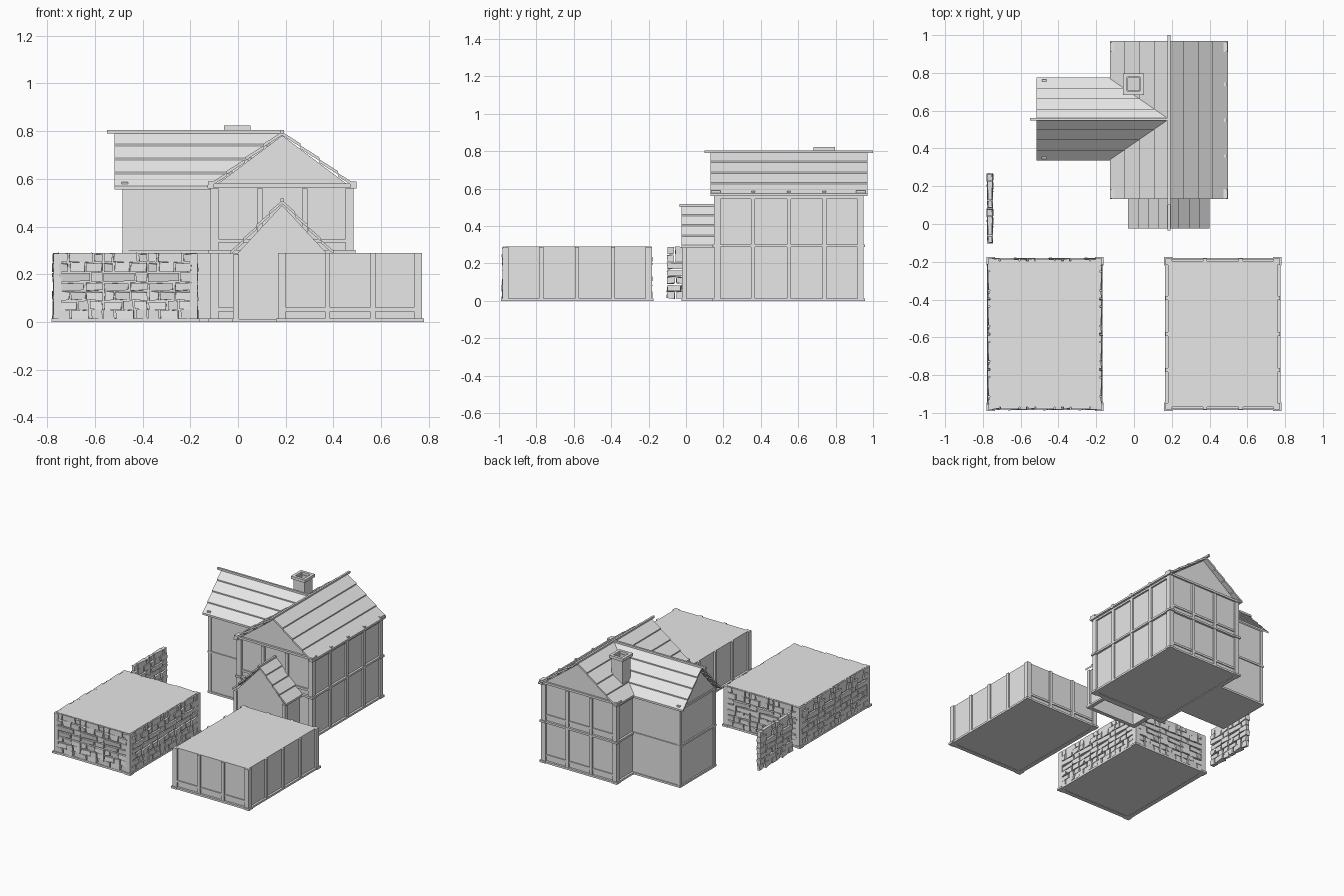
import bpy, bmesh, random
from mathutils import Vector

cube = bpy.data.objects.get("Cube")
if cube:
    bpy.data.objects.remove(cube)

grey = bpy.data.materials.new("plain_grey")
grey.use_nodes = True
grey.diffuse_color = (0.8, 0.8, 0.8, 1)
grey.node_tree.nodes["Principled BSDF"].inputs["Base Color"].default_value = (0.8, 0.8, 0.8, 1)


def finish(name, bm):
    """Turn a bmesh into a named, flat shaded object."""
    bmesh.ops.recalc_face_normals(bm, faces=bm.faces)
    mesh = bpy.data.meshes.new(name)
    bm.to_mesh(mesh)
    bm.free()
    mesh.materials.append(grey)
    obj = bpy.data.objects.new(name, mesh)
    bpy.context.collection.objects.link(obj)
    return obj


def add_box(bm, lo, hi, jitter=0):
    lo, hi = Vector(lo), Vector(hi)
    verts = bmesh.ops.create_cube(bm, size=1)["verts"]
    for v in verts:
        v.co = (lo + hi) / 2 + v.co * (hi - lo)
        if jitter:
            v.co += Vector([random.uniform(-jitter, jitter) for _ in range(3)])
    return verts


def add_prism(bm, profile, axis, start, end):
    """Extrude a (sideways, height) profile along x or y."""
    def place(u, z, a):
        return (u, a, z) if axis == "y" else (a, u, z)
    ends = [[bm.verts.new(place(u, z, a)) for u, z in profile] for a in (start, end)]
    for ring in ends:
        bm.faces.new(ring)
    n = len(profile)
    for i in range(n):
        j = (i + 1) % n
        bm.faces.new((ends[0][i], ends[0][j], ends[1][j], ends[1][i]))


def add_ring(bm, lo, hi, t):
    """Four walls of thickness t around a rectangle."""
    (x0, y0, z0), (x1, y1, z1) = lo, hi
    add_box(bm, lo, (x0 + t, y1, z1))
    add_box(bm, (x1 - t, y0, z0), hi)
    add_box(bm, (x0 + t, y0, z0), (x1 - t, y0 + t, z1))
    add_box(bm, (x0 + t, y1 - t, z0), (x1 - t, y1, z1))


def spread(a, b, n):
    return [a + (b - a) * i / n for i in range(n + 1)]


def timber_frame(name, x0, x1, y0, y1, top, nx, ny, floors=(0,), sills=True):
    """Corner posts, studs, rails and base pads around a rectangle."""
    bm = bmesh.new()
    c, s, d = 0.034, 0.011, 0.014
    for x, sx in ((x0, 1), (x1, -1)):
        for y, sy in ((y0, 1), (y1, -1)):
            xs, ys = sorted((x, x + sx * c)), sorted((y, y + sy * c))
            add_box(bm, (xs[0], ys[0], 0), (xs[1], ys[1], top))
            xs = sorted((x - sx * 0.008, x + sx * 0.037))
            ys = sorted((y - sy * 0.008, y + sy * 0.037))
            for f in floors:
                add_box(bm, (xs[0], ys[0], f), (xs[1], ys[1], f + 0.014))
    for x in spread(x0 + c / 2, x1 - c / 2, nx)[1:-1]:
        for y in (y0, y1 - d):
            add_box(bm, (x - s, y, 0), (x + s, y + d, top))
    for y in spread(y0 + c / 2, y1 - c / 2, ny)[1:-1]:
        for x in (x0, x1 - d):
            add_box(bm, (x, y - s, 0), (x + d, y + s, top))
    for f in floors:
        add_ring(bm, (x0 - 0.003, y0 - 0.003, f), (x1 + 0.003, y1 + 0.003, f + 0.014), 0.03)
        if sills:
            for y in (y0 + 0.005, y1 - 0.015):
                add_box(bm, (x0, y, f + 0.045), (x1, y + 0.01, f + 0.06))
    return finish(name, bm)


def gabled_body(name, axis, mid, half, eave, ridge, start, end):
    bm = bmesh.new()
    add_prism(bm, [(mid - half, 0.004), (mid + half, 0.004), (mid + half, eave),
                   (mid, ridge), (mid - half, eave)], axis, start, end)
    return finish(name, bm)


def plank_roof(name, axis, mid, half, eave, ridge, start, end, pole):
    """Overlapping plank courses on both slopes, with a ridge pole."""
    bm = bmesh.new()
    n = 4
    us, zs = spread(0, half, n), spread(ridge, eave, n)
    for side in (-1, 1):
        for i in range(n):
            u, w = mid + side * us[i], mid + side * us[i + 1]
            add_prism(bm, [(u, zs[i]), (w, zs[i + 1] + 0.008),
                           (w, zs[i + 1] - 0.006), (u, zs[i] - 0.014)], axis, start, end)
    p = 0.007
    add_prism(bm, [(mid - p, ridge - p), (mid + p, ridge - p),
                   (mid + p, ridge + p), (mid - p, ridge + p)], axis, *pole)
    return finish(name, bm)


def stone_panels(bm, axis, across, start, panels, seed=3):
    """Rows of rough stones, repeated in equal panels along x or y."""
    width, rows, half = 0.187, 7, 0.014
    step = 0.278 / rows
    for p in range(panels):
        random.seed(seed)
        a0 = start + p * width
        for r in range(rows):
            cuts = [0, 0.33 + random.uniform(-0.13, 0.1),
                    0.68 + random.uniform(-0.1, 0.13), 1]
            if random.random() < 0.3:
                cuts.pop(1)
            z = 0.01 + r * step
            for c0, c1 in zip(cuts, cuts[1:]):
                lo, hi = a0 + c0 * width + 0.004, a0 + c1 * width - 0.004
                t = half + random.uniform(-0.004, 0.002)
                z0, z1 = z + 0.003, z + step - 0.003 + random.uniform(-0.003, 0.003)
                if axis == "x":
                    add_box(bm, (lo, across - t, z0), (hi, across + t, z1), 0.004)
                else:
                    add_box(bm, (across - t, lo, z0), (across + t, hi, z1), 0.004)


def block(name, lo, hi):
    bm = bmesh.new()
    add_box(bm, lo, hi)
    return finish(name, bm)


# Low timber-panelled block
block("timber_block_core", (0.18, -0.97, 0.002), (0.76, -0.195, 0.29))
timber_frame("timber_block_frame", 0.168, 0.772, -0.982, -0.183, 0.289, 3, 4)

# Low stone-clad block
block("stone_block_core", (-0.762, -0.97, 0.002), (-0.182, -0.195, 0.29))
timber_frame("stone_block_frame", -0.774, -0.17, -0.982, -0.183, 0.288, 1, 1, sills=False)
bm = bmesh.new()
for y in (-0.968, -0.197):
    stone_panels(bm, "x", y, -0.752, 3)
for x in (-0.76, -0.184):
    stone_panels(bm, "y", x, -0.957, 4)
finish("stone_block_cladding", bm)

# Free-standing stone wall
bm = bmesh.new()
stone_panels(bm, "y", -0.762, -0.104, 2)
finish("stone_wall", bm)

# Main house
MID = 0.185
gabled_body("house_walls", "y", MID, 0.288, 0.566, 0.782, 0.165, 0.938)
timber_frame("house_frame", MID - 0.3, MID + 0.3, 0.15, 0.95, 0.56, 3, 4, floors=(0, 0.288))
bm = bmesh.new()
for y in (0.15, 0.936):
    add_box(bm, (MID - 0.3, y, 0.565), (MID + 0.3, y + 0.014, 0.58))
for x in (MID - 0.3, MID + 0.286):
    add_box(bm, (x, 0.15, 0.546), (x + 0.014, 0.95, 0.56))
finish("house_wall_plates", bm)
plank_roof("house_roof", "y", MID, 0.312, 0.567, 0.797, 0.132, 0.97, (0.1, 1.0))

# Rafter feet showing at the eaves
bm = bmesh.new()
for side in (-1, 1):
    x = MID + side * 0.298
    for y in (0.16, 0.935):
        add_box(bm, (x - 0.013, y - 0.025, 0.56), (x + 0.013, y + 0.025, 0.59))
for y in (0.36, 0.55, 0.74):
    add_box(bm, (MID + 0.29, y - 0.009, 0.56), (MID + 0.307, y + 0.009, 0.588))
for y in (0.35, 0.76):
    add_box(bm, (-0.488, y - 0.006, 0.57), (-0.462, y + 0.006, 0.588))
finish("rafter_feet", bm)

# Side wing
gabled_body("wing_walls", "x", 0.555, 0.2, 0.562, 0.78, -0.477, 0.1)
bm = bmesh.new()
for y in (0.351, 0.735):
    add_box(bm, (-0.484, y, 0), (-0.46, y + 0.024, 0.56))
for z in (0, 0.288):
    add_box(bm, (-0.487, 0.348, z), (-0.1, 0.762, z + 0.014))
add_box(bm, (-0.484, 0.351, 0.55), (-0.47, 0.759, 0.565))
finish("wing_frame", bm)
plank_roof("wing_roof", "x", 0.555, 0.22, 0.562, 0.797, -0.517, 0.17, (-0.55, 0.18))

# Entrance porch, open underneath
bm = bmesh.new()
add_ring(bm, (MID - 0.19, -0.012, 0.002), (MID + 0.19, 0.16, 0.285), 0.012)
add_prism(bm, [(MID - 0.19, 0.285), (MID + 0.19, 0.285), (MID, 0.49)], "y", -0.012, 0.16)
finish("porch_walls", bm)
bm = bmesh.new()
for x in (MID - 0.205, MID + 0.18):
    add_box(bm, (x, -0.022, 0), (x + 0.025, 0.003, 0.283))
add_ring(bm, (MID - 0.208, -0.025, 0), (MID + 0.208, 0.16, 0.013), 0.028)
finish("porch_frame", bm)
plank_roof("porch_roof", "y", MID, 0.216, 0.29, 0.51, -0.025, 0.16, (-0.035, 0.16))

# Chimney with hollow cap
bm = bmesh.new()
add_ring(bm, (-0.045, 0.695, 0.56), (0.04, 0.785, 0.805), 0.012)
add_ring(bm, (-0.058, 0.683, 0.803), (0.053, 0.797, 0.823), 0.02)
finish("chimney", bm)
